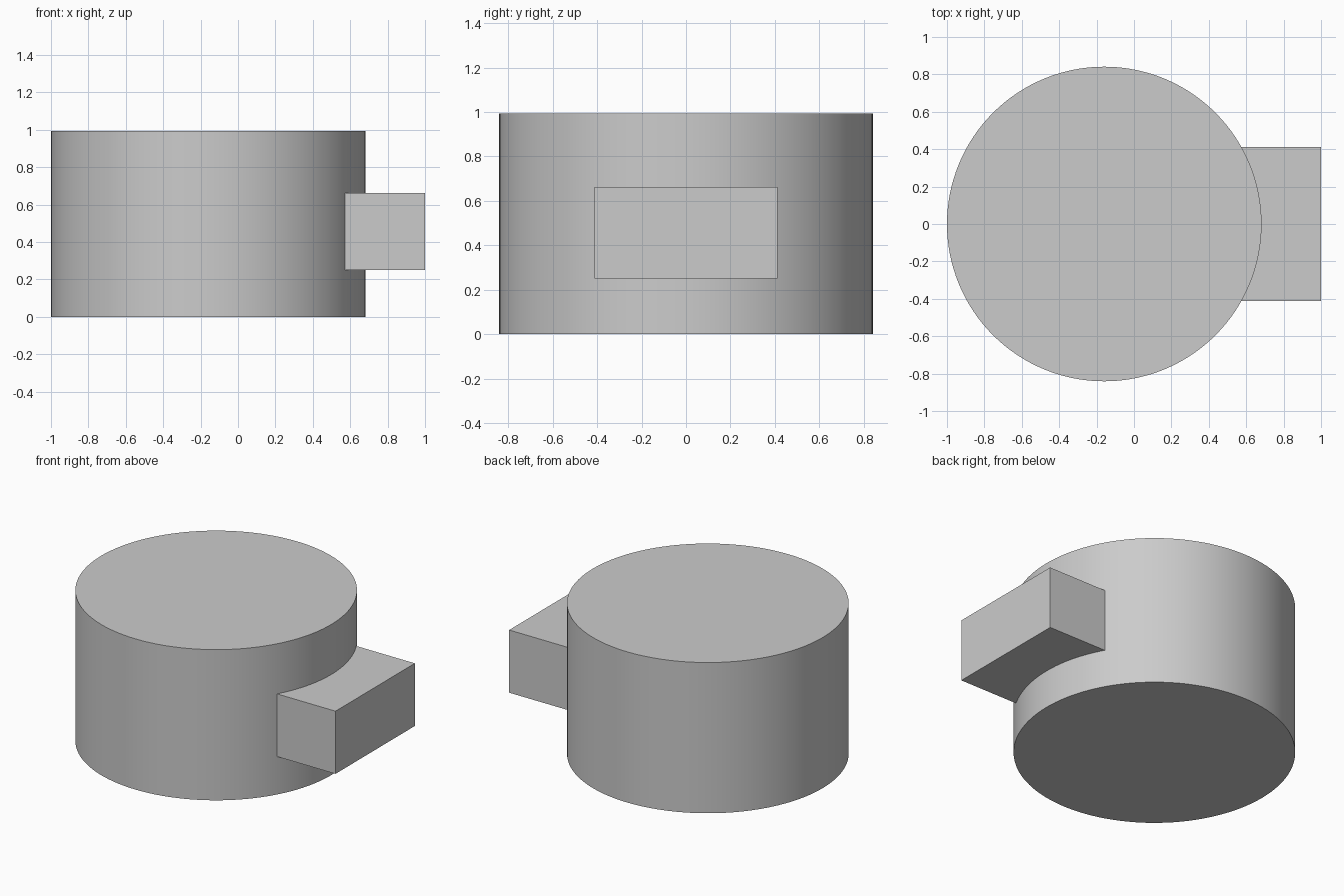
import bpy
import math

cube = bpy.data.objects.get("Cube")
if cube:
    bpy.data.objects.remove(cube, do_unlink=True)

RADIUS, HEIGHT = 0.841, 0.993
CENTRE_X = RADIUS - 1

# Single plain grey
grey = bpy.data.materials.new("plain_grey")
grey.use_nodes = True
colour = (0.6, 0.6, 0.6, 1)
grey.diffuse_color = colour
grey.node_tree.nodes["Principled BSDF"].inputs["Base Color"].default_value = colour


def finish(name):
    part = bpy.context.object
    part.name = name
    part.data.materials.append(grey)
    return part


# Round drum body
bpy.ops.mesh.primitive_cylinder_add(vertices=128, radius=RADIUS, depth=HEIGHT,
                                    location=(CENTRE_X, 0, HEIGHT / 2))
finish("drum_body")
bpy.ops.object.shade_smooth_by_angle(angle=math.radians(30))

# Rectangular side block, its inner end sunk into the drum
x_in, x_out = 0.5, 1.0
z_low, z_high = 0.25, 0.663
bpy.ops.mesh.primitive_cube_add(size=1, location=((x_in + x_out) / 2, 0, (z_low + z_high) / 2))
block = finish("side_block")
block.scale = (x_out - x_in, 0.826, z_high - z_low)
bpy.ops.object.transform_apply(location=False, rotation=False, scale=True)
